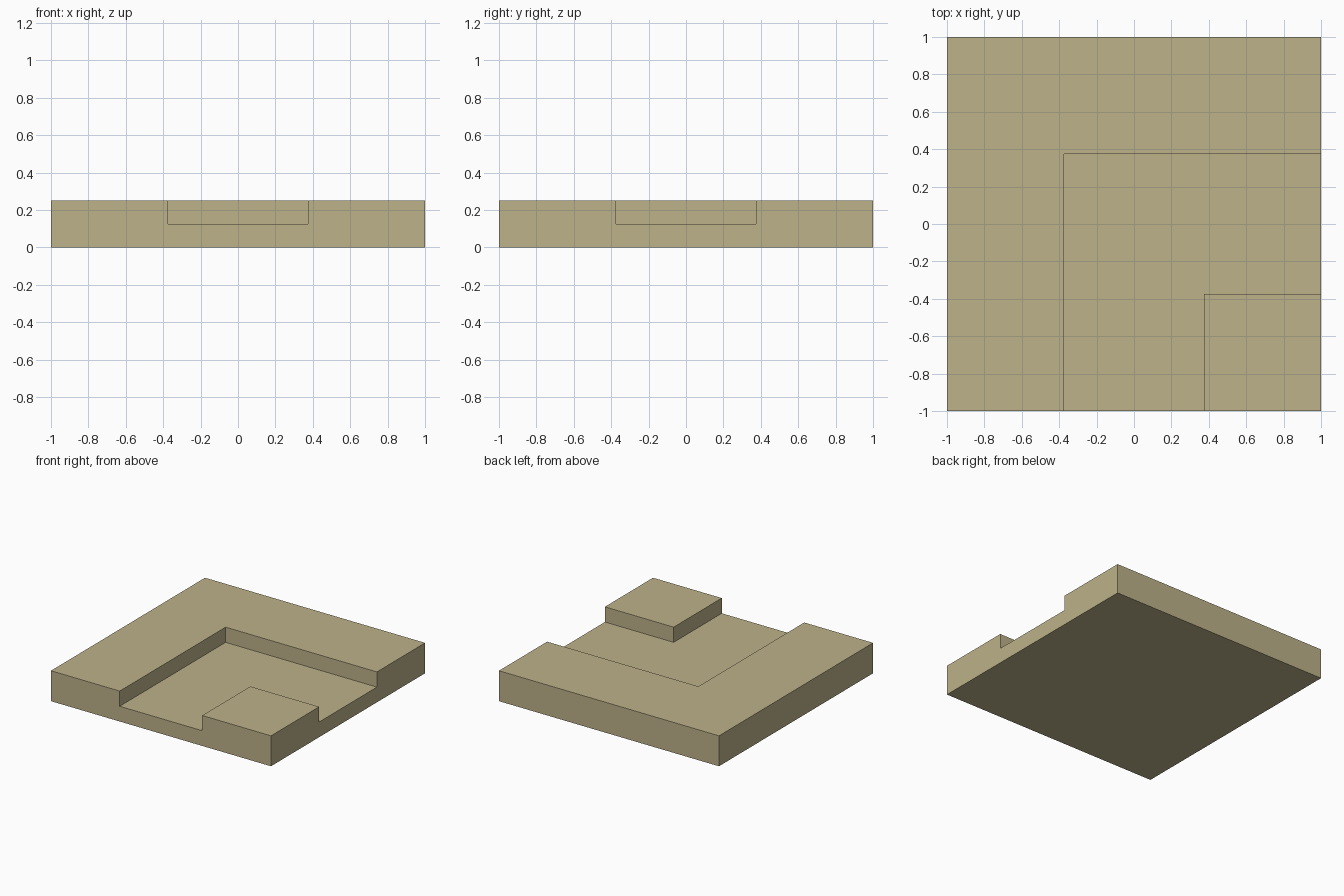
import bpy
import bmesh

if "Cube" in bpy.data.objects:
    bpy.data.objects.remove(bpy.data.objects["Cube"], do_unlink=True)

HALF = 1.0       # half width of the tile
TOP = 0.25       # tile height
FLOOR = 0.125    # channel floor height
EDGE = 0.375     # half width of the channel
OUT = 1.2        # cutter reach past the tile

sand = bpy.data.materials.new("sand")
sand.use_nodes = True
colour = (0.508, 0.445, 0.254, 1)
sand.diffuse_color = colour
sand.node_tree.nodes["Principled BSDF"].inputs["Base Color"].default_value = colour


def prism(name, outline, bottom, top):
    """Extrude a flat outline between two heights."""
    bm = bmesh.new()
    base = bm.faces.new([bm.verts.new((x, y, bottom)) for x, y in outline])
    result = bmesh.ops.extrude_face_region(bm, geom=[base], use_keep_orig=True)
    raised = [g for g in result["geom"] if isinstance(g, bmesh.types.BMVert)]
    bmesh.ops.translate(bm, verts=raised, vec=(0, 0, top - bottom))
    bmesh.ops.recalc_face_normals(bm, faces=bm.faces)
    mesh = bpy.data.meshes.new(name)
    bm.to_mesh(mesh)
    bm.free()
    mesh.materials.append(sand)
    obj = bpy.data.objects.new(name, mesh)
    bpy.context.collection.objects.link(obj)
    return obj


# Square tile
tile = prism("corner_channel_tile",
             [(-HALF, -HALF), (HALF, -HALF), (HALF, HALF), (-HALF, HALF)], 0, TOP)

# Channel turning a right angle from the front edge to the left edge
cutter = prism("channel_cutter",
               [(-EDGE, -OUT), (EDGE, -OUT), (EDGE, -EDGE),
                (OUT, -EDGE), (OUT, EDGE), (-EDGE, EDGE)], FLOOR, TOP + FLOOR)
cutter.hide_render = True

# Cut the channel, then drop the cutter
cut = tile.modifiers.new("channel", "BOOLEAN")
cut.operation = "DIFFERENCE"
cut.solver = "EXACT"
cut.object = cutter
bpy.context.view_layer.objects.active = tile
bpy.ops.object.modifier_apply(modifier=cut.name)
bpy.data.objects.remove(cutter, do_unlink=True)
